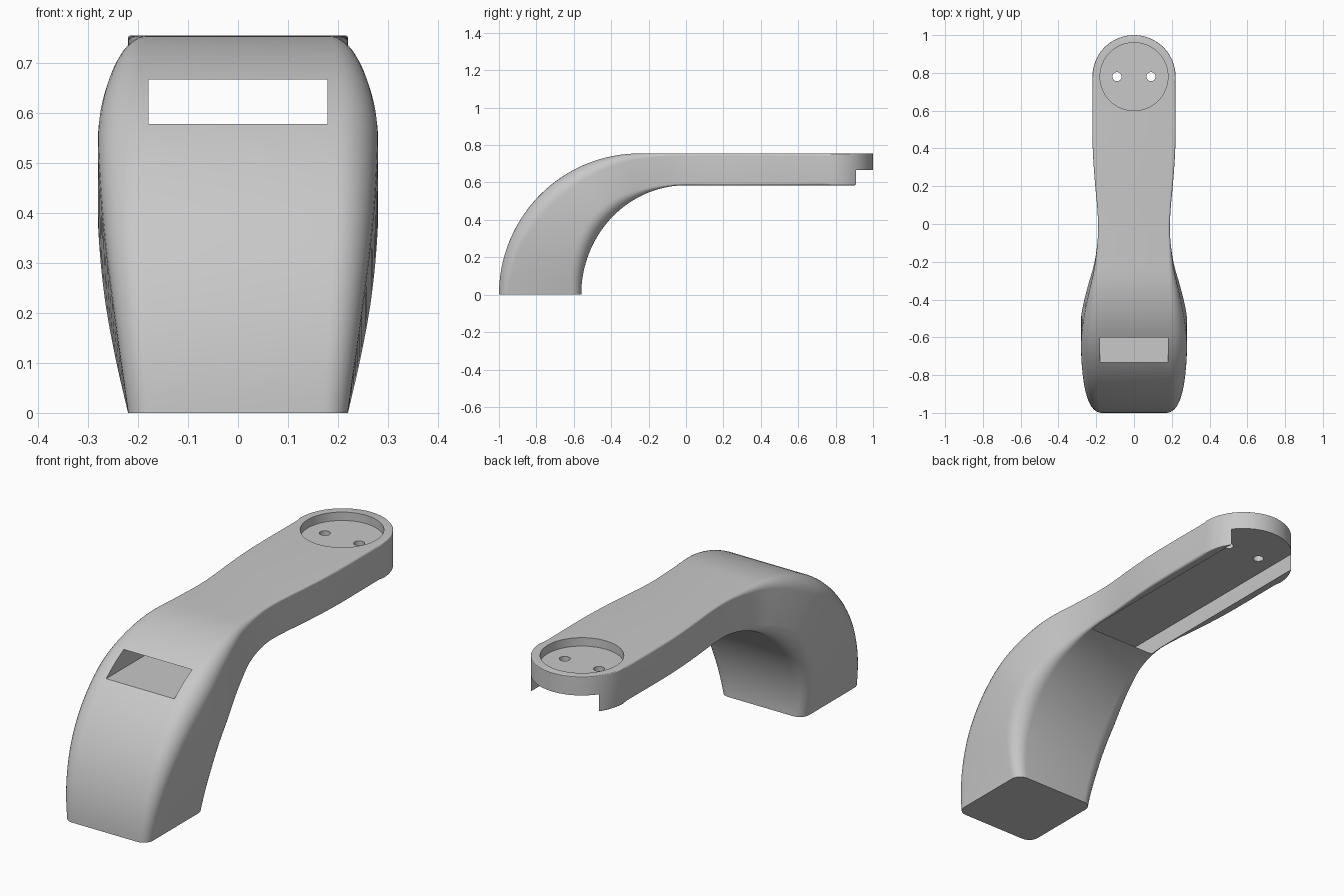
import bpy, bmesh, math
from mathutils import Vector

cube = bpy.data.objects.get("Cube")
if cube:
    bpy.data.objects.remove(cube, do_unlink=True)

grey = bpy.data.materials.new("light grey")
grey.use_nodes = True
colour = (0.58, 0.58, 0.58, 1)
grey.diffuse_color = colour
grey.node_tree.nodes["Principled BSDF"].inputs["Base Color"].default_value = colour

TOP, UNDER, PIVOT = 0.755, 0.585, -0.12   # arm top, arm underside, bend pivot
END_Y, END_R = 0.78, 0.22                 # rounded arm end

# Half width and corner radius along the body: bend angle, then arm length x 100
WIDTHS = [(0, .22), (13, .246), (26, .267), (40, .279), (50, .279), (60, .264),
          (70, .241), (80, .213), (90, .196), (99, .19), (110, .194), (122, .205),
          (135, .215), (148, .22), (180, .22)]
RADII = [(0, .05), (40, .085), (60, .07), (80, .03), (95, .012), (180, .012)]


def smooth(keys, s):
    """Cubic interpolation through the keys."""
    slope = lambda i: ((keys[min(i + 1, len(keys) - 1)][1] - keys[max(i - 1, 0)][1]) /
                       (keys[min(i + 1, len(keys) - 1)][0] - keys[max(i - 1, 0)][0]))
    for i in range(len(keys) - 1):
        (a, p), (b, q) = keys[i], keys[i + 1]
        if s <= b:
            t, h = (s - a) / (b - a), b - a
            return ((2*t**3 - 3*t*t + 1) * p + (t**3 - 2*t*t + t) * h * slope(i)
                    + (3*t*t - 2*t**3) * q + (t**3 - t*t) * h * slope(i + 1))
    return keys[-1][1]


def hit(angle, centre, a, b):
    """Point where a ray from the pivot meets a quarter ellipse and its flat run."""
    c, s = math.cos(angle), math.sin(angle)
    k = PIVOT - centre
    A, B, C = (c / a)**2 + (s / b)**2, -2 * k * c / a**2, (k / a)**2 - 1
    d = (-B + math.sqrt(B * B - 4 * A * C)) / (2 * A)
    if PIVOT - d * c > centre:
        d = b / s
    return Vector((0, PIVOT - d * c, d * s))


def ring(inner, outer, w, r):
    """Rounded rectangle between the inner and outer points."""
    up = (outer - inner).normalized()
    mid, h = (inner + outer) / 2, (outer - inner).length / 2
    r = min(r, w * 0.5)
    points = []
    for corner, (sx, sz) in enumerate(((1, 1), (-1, 1), (-1, -1), (1, -1))):
        for k in range(9):
            a = math.pi / 2 * (corner + k / 8)
            x = sx * (w - r) + r * math.cos(a)
            points.append(mid + Vector((x, 0, 0)) + up * (sz * (h - r) + r * math.sin(a)))
    return points


# Curved foot
rings = []
for deg in range(0, 90, 2):
    a = math.radians(deg)
    rings.append(ring(hit(a, 0, .56, UNDER), hit(a, -.25, .75, TOP),
                      smooth(WIDTHS, deg), smooth(RADII, deg)))


# Straight arm with a half-round end
def arm_ring(y, w, r):
    low = UNDER * math.sqrt(1 - (min(y, 0) / .56)**2)
    rings.append(ring(Vector((0, y, low)), Vector((0, y, TOP)), w, r))


steps = 36
for i in range(steps):
    y = PIVOT + (END_Y - PIVOT) * i / steps
    s = 90 + (y - PIVOT) * 100
    arm_ring(y, smooth(WIDTHS, s), smooth(RADII, s))
for i in range(25):
    a = math.radians(88) * i / 24
    arm_ring(END_Y + END_R * math.sin(a), END_R * math.cos(a), .004)

bm = bmesh.new()
loops = [[bm.verts.new(p) for p in pts] for pts in rings]
for one, two in zip(loops, loops[1:]):
    for i in range(len(one)):
        j = (i + 1) % len(one)
        bm.faces.new((one[i], one[j], two[j], two[i]))
bm.faces.new(loops[0])
bm.faces.new(loops[-1])
bmesh.ops.recalc_face_normals(bm, faces=bm.faces)
mesh = bpy.data.meshes.new("bracket_body")
bm.to_mesh(mesh)
bm.free()
body = bpy.data.objects.new("bracket_body", mesh)
bpy.context.collection.objects.link(body)
mesh.materials.append(grey)

# Cutters: long channel, round recess, two screw holes
cutters = []


def finish_cutter(name):
    ob = bpy.context.object
    ob.name, ob.hide_render = name, True
    ob.data.materials.append(grey)
    cutters.append(ob)
    return ob


bpy.ops.mesh.primitive_cube_add(size=1, location=(0, 0, .6225))
finish_cutter("channel_cutter").scale = (.358, 2.4, .089)
bpy.ops.mesh.primitive_cylinder_add(vertices=64, radius=.18, depth=.1, location=(0, END_Y, .765))
finish_cutter("recess_cutter")
for side in (-1, 1):
    bpy.ops.mesh.primitive_cylinder_add(vertices=24, radius=.024, depth=.3,
                                        location=(side * .09, END_Y, .7))
    finish_cutter("screw_hole_cutter")

bpy.ops.object.select_all(action='DESELECT')
body.select_set(True)
bpy.context.view_layer.objects.active = body
for ob in cutters:
    cut = body.modifiers.new(ob.name, 'BOOLEAN')
    cut.operation, cut.solver, cut.object = 'DIFFERENCE', 'EXACT', ob
    bpy.ops.object.modifier_apply(modifier=cut.name)
for ob in cutters:
    bpy.data.objects.remove(ob, do_unlink=True)

bpy.ops.object.shade_smooth_by_angle(angle=math.radians(30))
